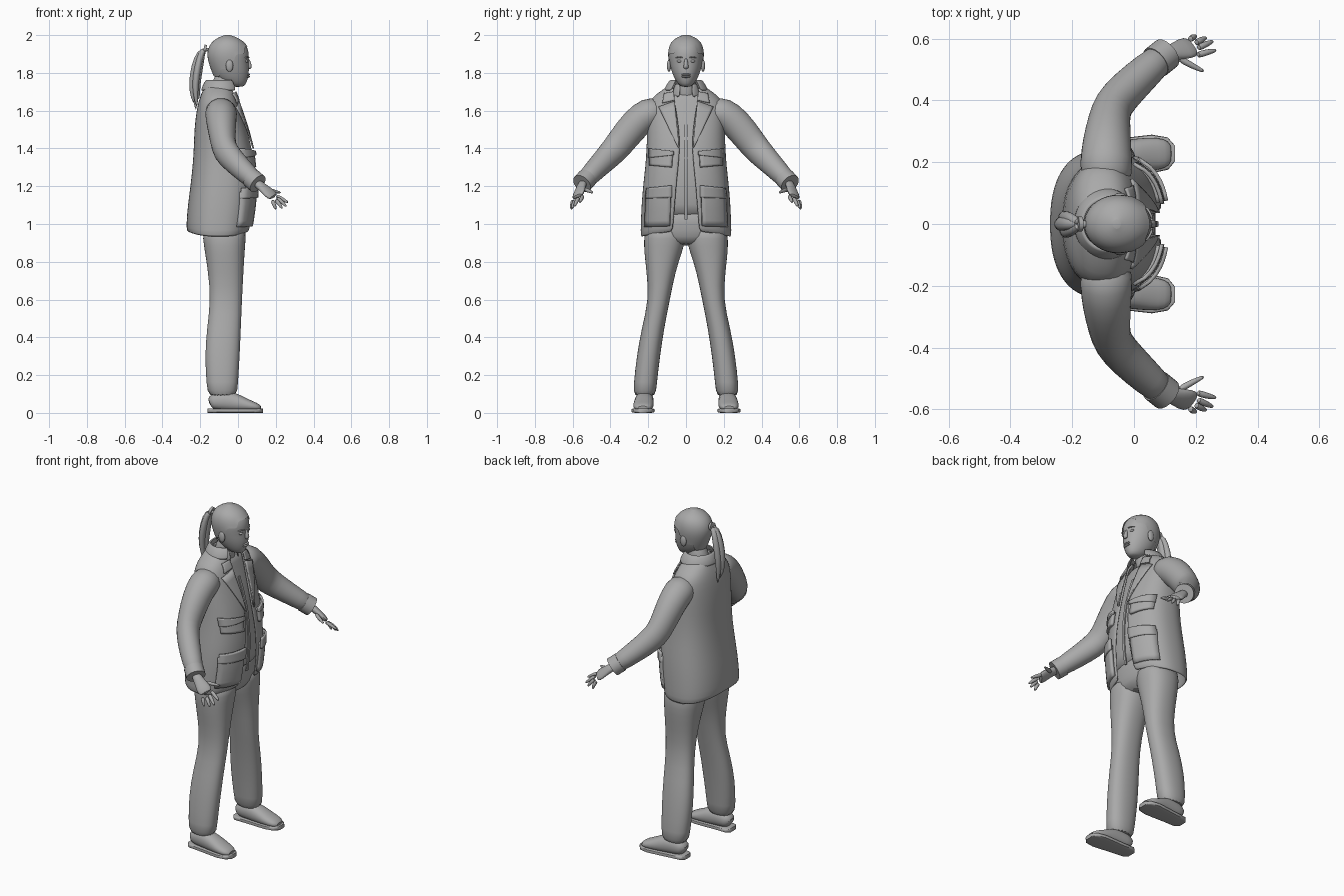
import bpy, math
from mathutils import Vector as V

if "Cube" in bpy.data.objects:
    bpy.data.objects.remove(bpy.data.objects["Cube"])

grey = bpy.data.materials.new("plain_grey")
grey.use_nodes = True
COLOUR = (0.4, 0.4, 0.4, 1)
grey.diffuse_color = COLOUR
grey.node_tree.nodes["Principled BSDF"].inputs["Base Color"].default_value = COLOUR
X, Y, Z = V((1, 0, 0)), V((0, 1, 0)), V((0, 0, 1))


def make(name, verts, faces, subdiv=1, thick=0, sharp=50):
    """Smooth shaded object with outward normals and optional thickness."""
    import bmesh
    mesh = bpy.data.meshes.new(name)
    mesh.from_pydata(verts, [], faces)
    bm = bmesh.new()
    bm.from_mesh(mesh)
    bmesh.ops.recalc_face_normals(bm, faces=bm.faces)
    bm.to_mesh(mesh)
    bm.free()
    mesh.shade_smooth()
    mesh.set_sharp_from_angle(angle=math.radians(sharp))
    mesh.materials.append(grey)
    ob = bpy.data.objects.new(name, mesh)
    bpy.context.scene.collection.objects.link(ob)
    if thick:
        mod = ob.modifiers.new("thickness", "SOLIDIFY")
        mod.thickness, mod.offset = thick, 0
    if subdiv:
        ob.modifiers.new("smooth", "SUBSURF").levels = subdiv
        ob.modifiers["smooth"].render_levels = subdiv
    return ob


def oval(c, u, v, ru, rv, n=2, count=20, gap=None):
    """Superellipse section; a gap leaves it open towards u."""
    start = math.asin(min(1, gap / rv) ** (n / 2)) if gap else 0
    total = 2 * math.pi - 2 * start
    pts = []
    for i in range(count):
        a = start + total * i / (count - 1 if gap else count)
        co, si = math.cos(a), math.sin(a)
        pts.append(c + u * (ru * math.copysign(abs(co) ** (2 / n), co))
                   + v * (rv * math.copysign(abs(si) ** (2 / n), si)))
    return pts


def skin(name, rings, closed=True, caps=True, **kw):
    n = len(rings[0])
    faces = [(r * n + i, r * n + (i + 1) % n, (r + 1) * n + (i + 1) % n, (r + 1) * n + i)
             for r in range(len(rings) - 1) for i in range(n if closed else n - 1)]
    if caps:
        faces += [tuple(range(n)), tuple(range((len(rings) - 1) * n, len(rings) * n))]
    return make(name, [p for ring in rings for p in ring], faces, **kw)


def stack(name, levels, n=2, **kw):
    """Level sections: z, back, front, right edge, left edge."""
    return skin(name, [oval(V(((b + f) / 2, (r + l) / 2, z)), X, Y, (f - b) / 2, (l - r) / 2, n)
                       for z, b, f, r, l in levels], **kw)


def tube(name, path, ref=Z, n=2, count=14, **kw):
    """Sections square to a path: x, y, z, side radius, up radius."""
    pts = [V(p[:3]) for p in path]
    rings = []
    for i, p in enumerate(path):
        t = (pts[min(i + 1, len(pts) - 1)] - pts[max(i - 1, 0)]).normalized()
        side = t.cross(ref).normalized()
        rings.append(oval(pts[i], side, side.cross(t), p[3], p[4], n, count))
    return skin(name, rings, **kw)


def ball(name, centre, size):
    bpy.ops.mesh.primitive_uv_sphere_add(segments=16, ring_count=10, location=centre)
    ob = bpy.context.object
    ob.name, ob.scale = name, size
    ob.data.materials.append(grey)
    ob.data.shade_smooth()


# Jacket sections: z, back, front, half width, half opening
COAT = [(.96, -.265, .055, .236, .07), (1.0, -.268, .068, .234, .066), (1.1, -.26, .082, .23, .058),
        (1.2, -.246, .088, .222, .05), (1.3, -.235, .083, .21, .04), (1.4, -.228, .07, .203, .03),
        (1.5, -.226, .045, .2, .035), (1.6, -.214, .012, .2, .05), (1.66, -.2, -.008, .185, .062),
        (1.7, -.183, -.02, .13, .068), (1.73, -.17, -.03, .085, .06)]
N = 2.4


def coat_front(y, z):
    """Front surface of the jacket at a given point."""
    for a, b in zip(COAT, COAT[1:]):
        if z <= b[0] or b is COAT[-1]:
            t = min(1, max(0, (z - a[0]) / (b[0] - a[0])))
            back, front, w = (a[i] + (b[i] - a[i]) * t for i in (1, 2, 3))
            return (back + front) / 2 + (front - back) / 2 * max(0, 1 - abs(y / w) ** N) ** (1 / N)


def patch(name, corners, lift, thick, s=1, steps=6):
    """Four-cornered cloth piece laid on the jacket front."""
    a, b, c, d = (V((y, z, 0)) for y, z in corners)
    rows = []
    for j in range(steps + 1):
        row = []
        for i in range(steps + 1):
            p = a.lerp(b, i / steps).lerp(d.lerp(c, i / steps), j / steps)
            row.append(V((coat_front(p.x, p.y) + lift, s * p.x, p.y)))
        rows.append(row)
    skin(name, rows, closed=False, caps=False, subdiv=0, thick=thick)


rings = []
for i, (z, b, f, w, g) in enumerate(COAT):
    ring = oval(V(((b + f) / 2, 0, z)), X, Y, (f - b) / 2, w, N, 37, g)
    if i == 0:  # hem dips at the sides
        for p in ring:
            p.z -= .03 * abs(p.y / w) ** 2
    rings.append(ring)
skin("jacket", rings, closed=False, caps=False, thick=.012)
stack("shirt", [(max(z, 1.02), b + .02, f - .014, .02 - w, w - .02) for z, b, f, w, g in COAT[1:-1]], N)
tube("zip_strip", [(coat_front(0, z) - .012, 0, z, .009, .004) for z in
                   (1.025, 1.1, 1.2, 1.3, 1.4, 1.5, 1.58)], ref=X, n=4, count=8, subdiv=0)

# Collars
for name, spec in {"jacket_collar": [(1.715, .087, .1, .06), (1.765, .07, .075, .05), (1.76, .082, .086, .055),
                                     (1.705, .105, .118, .075)],
                   "shirt_collar": [(1.67, .075, .08, .03), (1.745, .06, .062, .03)]}.items():
    skin(name, [oval(V((-.09, 0, z)), X, Y, rx, ry, 2, 25, g) for z, rx, ry, g in spec],
         closed=False, caps=False, thick=.008)

# Trousers seat
stack("trouser_seat", [(1.1, -.19, .05, -.2, .2), (1.0, -.192, .046, -.215, .215),
                       (.93, -.185, .04, -.215, .215), (.885, -.15, .01, -.13, .13)], 2.3)

for side, s in (("left", 1), ("right", -1)):
    # Lapels and pockets
    patch(side + "_lapel", [(.035, 1.4), (.045, 1.41), (.145, 1.62), (.06, 1.65)], .012, .008, s)
    patch(side + "_upper_lapel", [(.06, 1.655), (.125, 1.64), (.115, 1.69), (.065, 1.7)], .014, .008, s)
    patch(side + "_chest_pocket", [(.075, 1.3), (.19, 1.31), (.19, 1.38), (.07, 1.38)], .012, .016, s)
    patch(side + "_chest_flap", [(.065, 1.365), (.195, 1.35), (.195, 1.4), (.065, 1.385)], .022, .012, s)
    patch(side + "_hip_pocket", [(.085, .99), (.215, .985), (.208, 1.17), (.08, 1.17)], .012, .016, s)
    patch(side + "_hip_flap", [(.075, 1.14), (.213, 1.135), (.207, 1.19), (.075, 1.205)], .022, .012, s)

    # Leg
    leg = [(1.0, -.19, .045, .01, .213), (.92, -.187, .042, .0, .225), (.85, -.176, .036, .02, .222),
           (.75, -.16, .03, .055, .21), (.6, -.145, .022, .085, .197), (.45, -.165, .016, .115, .235),
           (.3, -.177, .01, .137, .262), (.15, -.167, .0, .155, .278), (.08, -.16, -.003, .158, .28)]
    stack(side + "_leg", [(z, b, f, *sorted((s * i, s * o))) for z, b, f, i, o in leg], 2.3)

    # Shoe
    tube(side + "_shoe", [(x, s * y, z, w, h) for x, y, z, w, h in (
        (-.152, .217, .05, .03, .025), (-.135, .217, .06, .046, .045), (-.07, .22, .065, .05, .055),
        (-.01, .222, .055, .053, .05), (.05, .226, .04, .056, .032), (.1, .228, .031, .05, .022),
        (.122, .228, .024, .03, .012))], n=2.3)
    tube(side + "_sole", [(x, s * y, .012, w, .012) for x, y, w in (
        (-.162, .217, .03), (-.145, .217, .048), (-.07, .221, .052), (.0, .224, .058), (.06, .227, .062),
        (.11, .228, .052), (.132, .228, .026))], n=5, count=16, subdiv=0)

    # Sleeve and cuff
    tube(side + "_sleeve", [(x, s * y, z, w, h) for x, y, z, w, h in (
        (-.09, .12, 1.6, .085, .075), (-.09, .2, 1.59, .088, .088), (-.088, .27, 1.53, .08, .085),
        (-.08, .34, 1.44, .07, .08), (-.07, .385, 1.385, .066, .077), (-.02, .44, 1.33, .064, .066),
        (.05, .505, 1.262, .056, .056), (.1, .548, 1.218, .049, .05))])
    tube(side + "_cuff", [(x, s * y, z, .054, .054) for x, y, z in ((.07, .523, 1.243), (.105, .551, 1.213))],
         subdiv=0, count=20)

    # Hand with fingers and thumb
    tube(side + "_palm", [(x, s * y, z, w, h) for x, y, z, w, h in (
        (.09, .54, 1.225, .026, .024), (.125, .556, 1.198, .028, .02), (.165, .567, 1.165, .042, .017),
        (.193, .576, 1.14, .04, .014))], ref=V((.3, s * .6, .75)))
    digits = {"index": ((.2, .545, 1.15), (.238, .556, 1.13), (.268, .563, 1.112)),
              "middle": ((.203, .567, 1.14), (.235, .583, 1.115), (.258, .592, 1.09)),
              "ring": ((.197, .584, 1.13), (.22, .597, 1.105), (.235, .603, 1.08)),
              "little": ((.18, .597, 1.128), (.193, .605, 1.1), (.2, .608, 1.075)),
              "thumb": ((.14, .54, 1.185), (.185, .513, 1.175), (.23, .492, 1.165))}
    for finger, joints in digits.items():
        tube(f"{side}_{finger}", [(x, s * y, z, r, r) for (x, y, z), r in zip(joints, (.013, .011, .006))], count=8)

    # Ear, eye and brow
    ball(side + "_ear", (-.045, s * .09, 1.838), (.02, .011, .032))
    ball(side + "_eye", (.043, s * .034, 1.862), (.011, .014, .008))
    tube(side + "_brow", [(x, s * y, z, .005, .004) for x, y, z in (
        (.058, .016, 1.88), (.053, .036, 1.886), (.036, .056, 1.88))], count=8)

# Head and neck
HEAD = [(1.725, -.03, .028, .022), (1.742, -.075, .044, .045), (1.78, -.125, .057, .067), (1.82, -.142, .06, .081),
        (1.86, -.155, .056, .089), (1.9, -.162, .061, .094), (1.94, -.153, .05, .088), (1.97, -.13, .025, .071),
        (1.99, -.097, -.012, .042), (2.0, -.065, -.045, .012)]
stack("head", [(z, b, f, -w, w) for z, b, f, w in HEAD])
tube("neck", [(-.1, 0, 1.6, .06, .06), (-.09, 0, 1.7, .058, .058), (-.07, 0, 1.8, .055, .06)], ref=X)
tube("nose", [(.05, 0, 1.878, .008, .008), (.058, 0, 1.855, .01, .01), (.063, 0, 1.832, .015, .014),
              (.056, 0, 1.822, .012, .01)], ref=X, count=10)
for lip, z in (("upper_lip", 1.791), ("lower_lip", 1.78)):
    ball(lip, (.052, 0, z), (.012, .025, .006))

# Swept-back hair over the skull, open at the face
hair = stack("hair", [(z, b - .004, f + .003, -w - .004, w + .004) for z, b, f, w in HEAD[2:]], caps=False)
import bmesh
bm = bmesh.new()
bm.from_mesh(hair.data)
face_side = [f for f in bm.faces if (c := f.calc_center_median()).z < 1.94 and c.x > -.09 + (c.z - 1.8) * 1.1]
bmesh.ops.delete(bm, geom=face_side, context="FACES")
bm.to_mesh(hair.data)
bm.free()

# Ponytail of loose locks
for i, (y, out, low) in enumerate([(-.02, .005, 1.62), (.018, 0, 1.6), (0, -.012, 1.64), (0, .015, 1.66)]):
    tube(f"ponytail_lock_{i}", [(-.15, 0, 1.92, .018, .018), (-.185, y * .4, 1.928, .016, .016),
                                (-.208 + out, y, 1.88, .022, .018), (-.228 + out, y * 1.2, 1.78, .025, .02),
                                (-.232 + out, y, 1.7, .018, .016), (-.222 + out, y * .8, low, .005, .005)],
         ref=X, count=10)
tube("hair_tie", [(-.168, 0, 1.924, .024, .024), (-.182, 0, 1.927, .024, .024)], subdiv=0)
